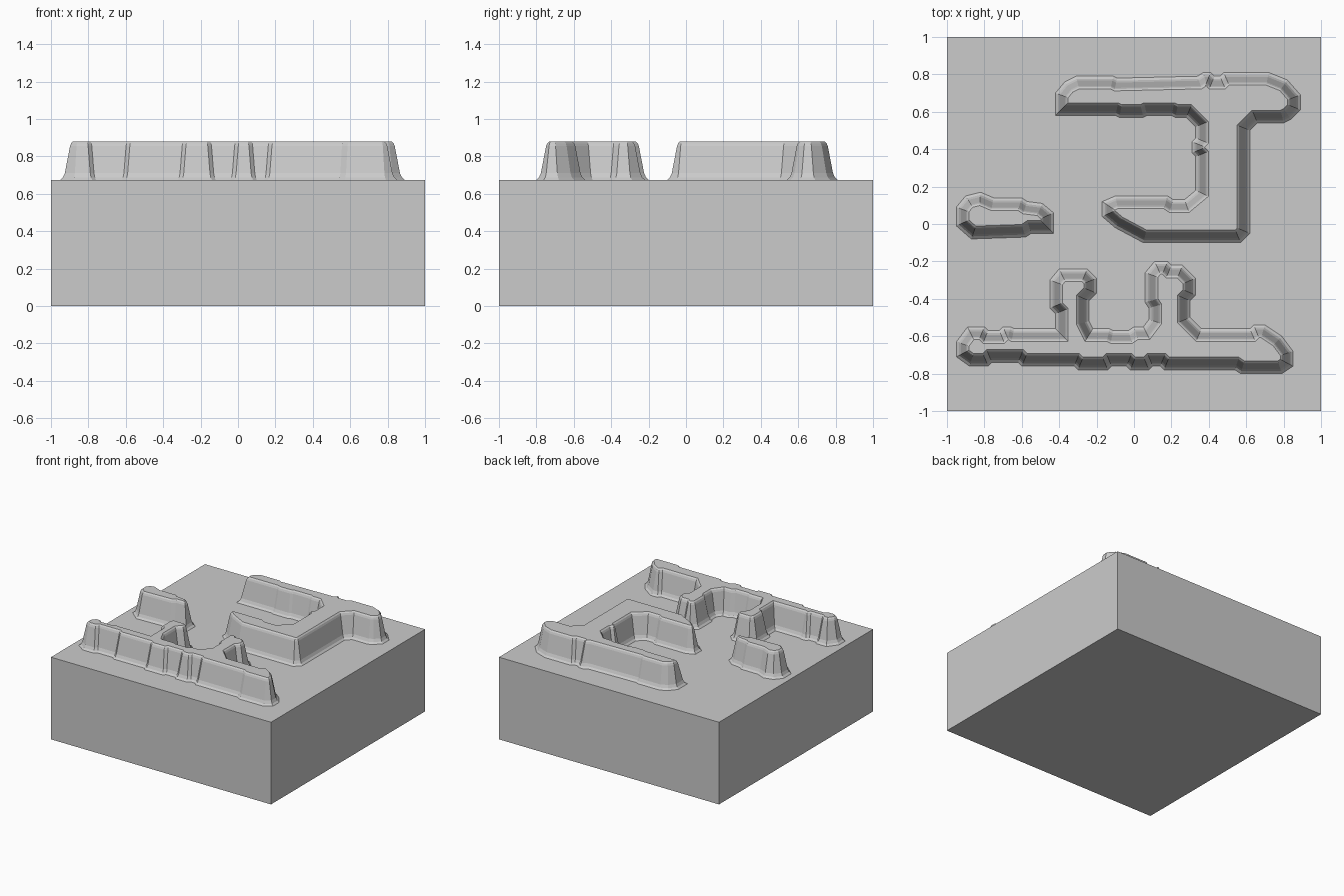
import bpy
import bmesh
from mathutils import Vector

cube = bpy.data.objects.get("Cube")
if cube:
    bpy.data.objects.remove(cube, do_unlink=True)

# One plain stone colour for everything
stone = bpy.data.materials.new("grey_stone")
stone.use_nodes = True
stone_colour = (0.6, 0.6, 0.6, 1)
stone.diffuse_color = stone_colour
stone.node_tree.nodes["Principled BSDF"].inputs["Base Color"].default_value = stone_colour

BASE_TOP = 0.675

# Cliff wall profile: (inset from the foot outline, height)
CLIFF_PROFILE = [(0, BASE_TOP - 0.02), (0, BASE_TOP), (0.014, 0.688),
                 (0.024, 0.71), (0.052, 0.855), (0.058, 0.87), (0.068, 0.88)]


def add_object(name, bm):
    """Turn a bmesh into a flat-shaded object with the stone material."""
    bmesh.ops.recalc_face_normals(bm, faces=bm.faces)
    mesh = bpy.data.meshes.new(name)
    bm.to_mesh(mesh)
    bm.free()
    mesh.materials.append(stone)
    obj = bpy.data.objects.new(name, mesh)
    bpy.context.collection.objects.link(obj)
    return obj


def inset_outline(points, distance):
    """Move a clockwise outline inwards with mitred corners."""
    result = []
    for i, point in enumerate(points):
        before = (point - points[i - 1]).normalized()
        after = (points[(i + 1) % len(points)] - point).normalized()
        n_before = Vector((before.y, -before.x))
        n_after = Vector((after.y, -after.x))
        mitre = (n_before + n_after) / (1 + n_before.dot(n_after))
        result.append(point + mitre * distance)
    return result


def build_plateau(name, outline):
    """Sweep the cliff profile round a foot outline given in hundredths."""
    foot = [Vector(p) / 100 for p in outline]
    bm = bmesh.new()
    rings = []
    for distance, height in CLIFF_PROFILE:
        ring = inset_outline(foot, distance)
        rings.append([bm.verts.new((p.x, p.y, height)) for p in ring])
    count = len(foot)
    for lower, upper in zip(rings, rings[1:]):
        for i in range(count):
            j = (i + 1) % count
            bm.faces.new((lower[i], lower[j], upper[j], upper[i]))
    # Flat top and hidden underside
    top = bm.faces.new(rings[-1])
    underside = bm.faces.new(list(reversed(rings[0])))
    bmesh.ops.triangulate(bm, faces=[top, underside], ngon_method='EAR_CLIP')
    return add_object(name, bm)


def build_ground_block(name):
    """Square block of ground that carries the plateaus."""
    bm = bmesh.new()
    bmesh.ops.create_cube(bm, size=1)
    bmesh.ops.scale(bm, vec=(2, 2, BASE_TOP), verts=bm.verts)
    bmesh.ops.translate(bm, vec=(0, 0, BASE_TOP / 2), verts=bm.verts)
    return add_object(name, bm)


build_ground_block("ground_block")

# Hooked plateau at the back, with its arm turning towards the middle
build_plateau("back_hook_plateau", [
    (-42, 58), (-42, 70), (-37, 76), (-31, 79), (-11, 79), (-9, 78),
    (34, 79), (37, 81), (41, 81), (43, 79), (46, 79), (48, 81),
    (72, 81), (82, 77), (89, 69), (89, 61), (84, 56), (80, 54),
    (66, 54), (62, 50), (62, -5), (57, -10), (5, -10), (-10, -2),
    (-17, 4), (-17, 12), (-10, 15), (18, 15), (21, 13), (27, 13),
    (33, 18), (33, 36), (31, 38), (31, 44), (33, 46), (33, 52),
    (28, 57), (22, 57), (20, 58), (7, 58), (5, 57), (-8, 57), (-10, 58),
])

# Small lone plateau on the right side
build_plateau("small_side_plateau", [
    (-95, -1), (-95, 9), (-90, 15), (-82, 17), (-75, 14), (-60, 14),
    (-57, 12), (-49, 11), (-43, 6), (-43, -5), (-55, -5), (-58, -7),
    (-87, -8),
])

# Long plateau at the front with two stubs pointing back
build_plateau("front_stub_plateau", [
    (-95, -71), (-95, -63), (-89, -55), (-80, -55), (-78, -57), (-72, -57),
    (-70, -55), (-66, -55), (-64, -56), (-42, -56), (-42, -48), (-45, -45),
    (-45, -30), (-40, -24), (-25, -24), (-20, -29), (-20, -37), (-24, -41),
    (-24, -52), (-22, -56), (-13, -56), (-11, -57), (-3, -57), (0, -55),
    (5, -55), (8, -51), (8, -45), (6, -42), (6, -26), (11, -20),
    (18, -20), (20, -22), (26, -22), (33, -29), (33, -38), (30, -41),
    (30, -50), (36, -56), (62, -56), (64, -54), (70, -54), (79, -60),
    (85, -68), (85, -76), (79, -80), (57, -80), (54, -78), (16, -78),
    (14, -76), (10, -76), (8, -78), (-2, -78), (-4, -76), (-12, -76),
    (-14, -78), (-30, -78), (-32, -76), (-60, -76), (-62, -74), (-76, -74),
    (-78, -76), (-88, -76),
])
